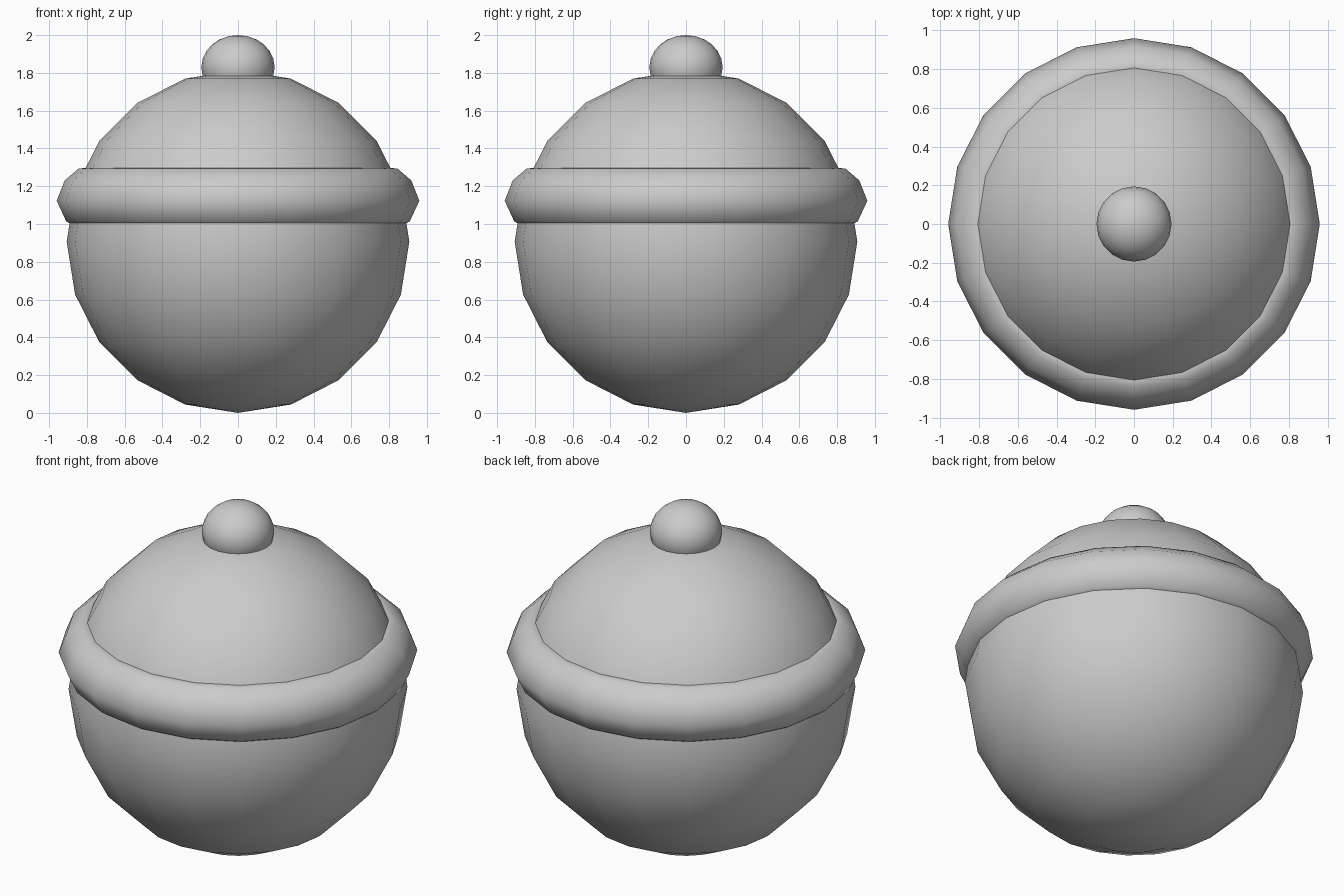
import bpy, bmesh
from math import sin, cos, pi

if "Cube" in bpy.data.objects:
    bpy.data.objects.remove(bpy.data.objects["Cube"])

SIDES = 20


def smooth(obj):
    for p in obj.data.polygons:
        p.use_smooth = True


def ball(name, radius, z, height_radius, rings):
    bpy.ops.mesh.primitive_uv_sphere_add(segments=SIDES, ring_count=rings, radius=1)
    obj = bpy.context.object
    obj.name = name
    for v in obj.data.vertices:
        v.co.x *= radius
        v.co.y *= radius
        v.co.z = v.co.z * height_radius + z
    smooth(obj)
    return obj


def lathe_ring(name, profile):
    # sweep a closed (radius, height) section around z
    bm = bmesh.new()
    rows = []
    for i in range(SIDES):
        a = 2 * pi * i / SIDES
        rows.append([bm.verts.new((r * cos(a), r * sin(a), z)) for r, z in profile])
    n = len(profile)
    for i in range(SIDES):
        a, b = rows[i], rows[(i + 1) % SIDES]
        for j in range(n):
            k = (j + 1) % n
            bm.faces.new((a[j], b[j], b[k], a[k]))
    bmesh.ops.recalc_face_normals(bm, faces=bm.faces)
    mesh = bpy.data.meshes.new(name)
    bm.to_mesh(mesh)
    bm.free()
    obj = bpy.data.objects.new(name, mesh)
    bpy.context.collection.objects.link(obj)
    smooth(obj)
    return obj


# round body, its upper part showing as the dome
ball("body", 0.907, 0.907, 0.907, 10)

# rounded band around the middle
lathe_ring("band", [(0.78, 1.00), (0.86, 0.985), (0.91, 1.015), (0.96, 1.123),
                    (0.918, 1.23), (0.845, 1.293), (0.78, 1.30), (0.72, 1.23), (0.70, 1.12)])

# top knob
ball("knob", 0.194, 1.83, 0.17, 12)
